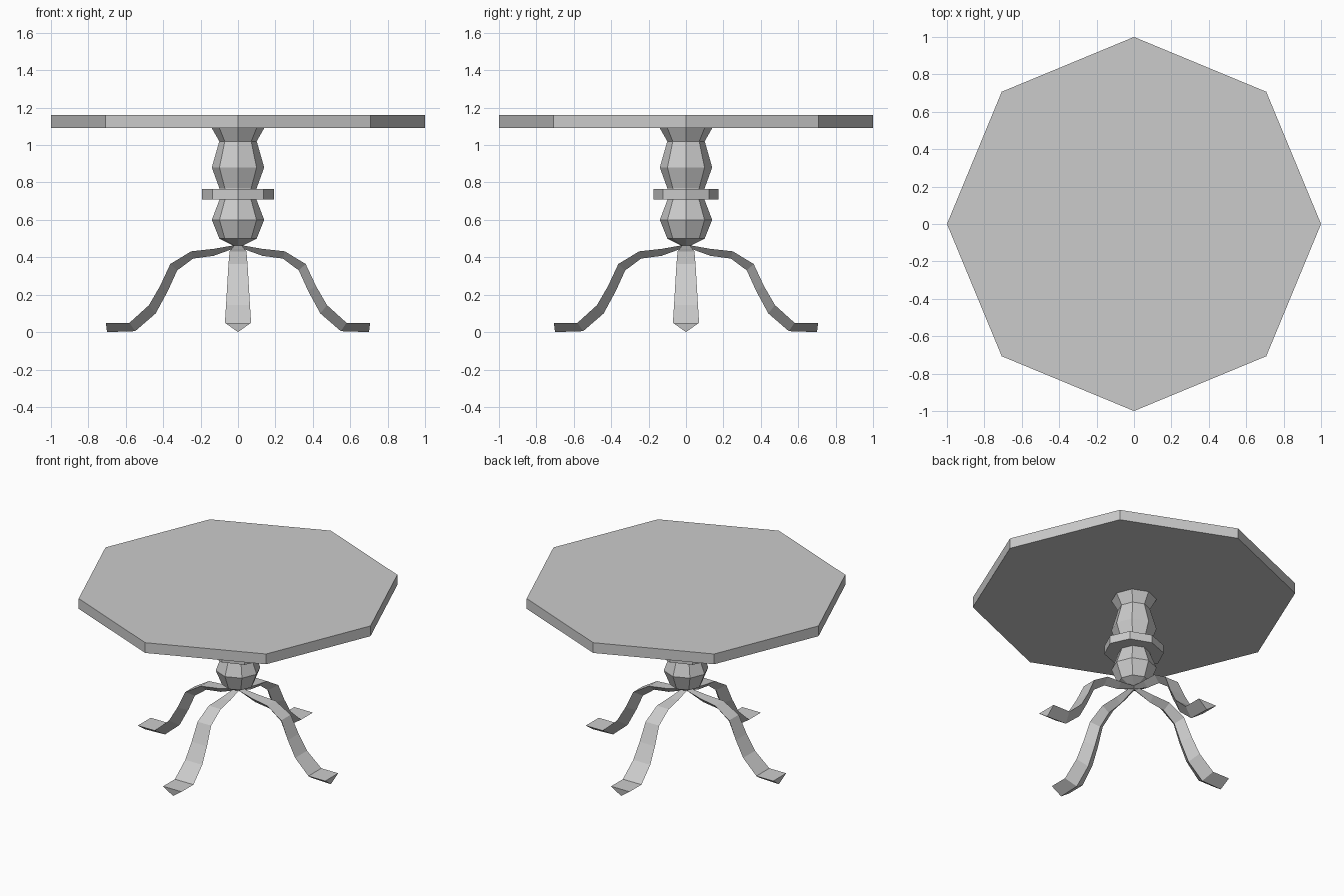
import bpy, bmesh
from math import cos, sin, pi

if "Cube" in bpy.data.objects:
    bpy.data.objects.remove(bpy.data.objects["Cube"])


def make_object(name, bm):
    bmesh.ops.recalc_face_normals(bm, faces=bm.faces[:])
    mesh = bpy.data.meshes.new(name)
    bm.to_mesh(mesh)
    bm.free()
    ob = bpy.data.objects.new(name, mesh)
    bpy.context.collection.objects.link(ob)
    return ob


def loft(name, rings):
    """Skin a list of equal-length vertex rings and cap both ends."""
    bm = bmesh.new()
    vs = [[bm.verts.new(p) for p in ring] for ring in rings]
    n = len(vs[0])
    for a, b in zip(vs, vs[1:]):
        for i in range(n):
            j = (i + 1) % n
            bm.faces.new((a[i], a[j], b[j], b[i]))
    bm.faces.new(vs[0])
    bm.faces.new(vs[-1])
    return make_object(name, bm)


def turned(name, profile, squash=1.0, sides=8):
    """Eight-sided turned part from (radius, height) pairs."""
    return loft(name, [[(r * cos(2 * pi * i / sides),
                         r * squash * sin(2 * pi * i / sides), z)
                        for i in range(sides)] for r, z in profile])


# Octagonal top
turned("table_top", [(1.0, 1.09), (1.0, 1.16)])

# Turned pedestal
turned("pedestal", [(0.025, 0.462), (0.10, 0.50), (0.14, 0.60), (0.10, 0.705),
                    (0.10, 0.77), (0.14, 0.88), (0.10, 1.02), (0.14, 1.09)])

# Slightly oval collar
turned("collar", [(0.193, 0.71), (0.193, 0.765)], squash=0.9)

# Four curved legs of triangular section:
# (top distance, top height, keel distance, keel height, half width)
leg_path = [(0.00, 0.468, 0.00, 0.455, 0.018),
            (0.13, 0.445, 0.13, 0.408, 0.034),
            (0.25, 0.432, 0.24, 0.393, 0.045),
            (0.362, 0.364, 0.325, 0.33, 0.051),
            (0.417, 0.246, 0.375, 0.22, 0.058),
            (0.476, 0.144, 0.44, 0.10, 0.064),
            (0.58, 0.05, 0.55, 0.005, 0.07),
            (0.707, 0.05, 0.70, 0.00, 0.07)]
names = ["right_leg", "back_leg", "left_leg", "front_leg"]
for k, name in enumerate(names):
    leg = loft(name, [[(xt, -w, zt), (xt, w, zt), (xk, 0, zk)]
                      for xt, zt, xk, zk, w in leg_path])
    leg.rotation_euler.z = k * pi / 2
